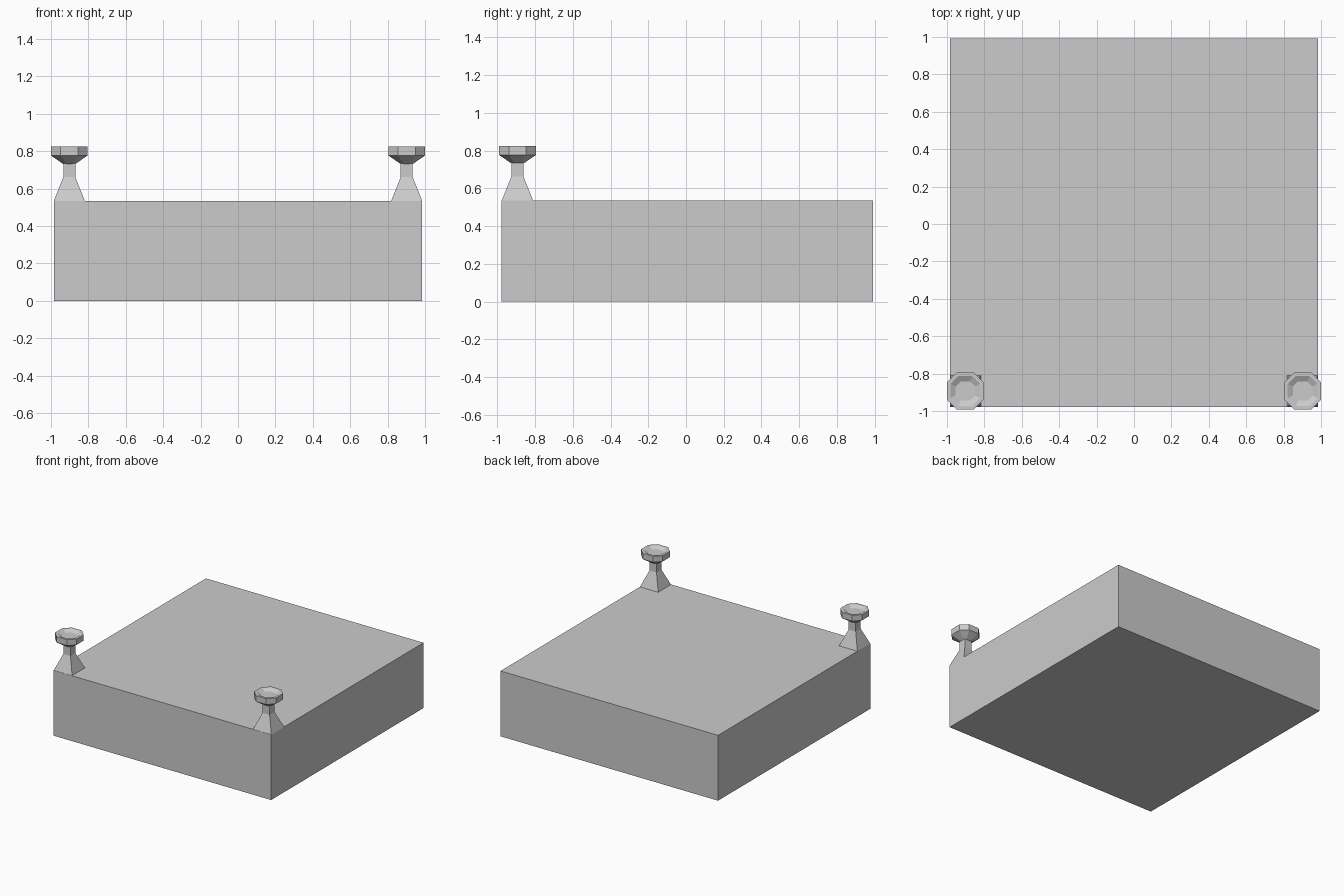
import bpy, bmesh
from math import pi, cos, sin

if "Cube" in bpy.data.objects:
    bpy.data.objects.remove(bpy.data.objects["Cube"])

BOX_HALF, BOX_TOP = 0.985, 0.535
BOX_Y = 0.007                    # the box sits slightly back, as the knobs overhang the front
POST_X, POST_Y = 0.902, -0.893


def make_object(name, bm):
    bmesh.ops.recalc_face_normals(bm, faces=bm.faces)
    mesh = bpy.data.meshes.new(name)
    bm.to_mesh(mesh)
    bm.free()
    obj = bpy.data.objects.new(name, mesh)
    bpy.context.collection.objects.link(obj)
    return obj


def square(half):
    return [(-half, -half), (half, -half), (half, half), (-half, half)]


def octagon(half):
    # flats face the axes, slightly longer than the corner cuts
    c = half * 0.47
    return [(-c, -half), (c, -half), (half, -c), (half, c),
            (c, half), (-c, half), (-half, c), (-half, -c)]


def loft(name, shape, profile, cx, cy):
    """Stack outlines of the given half widths and heights, then cap both ends."""
    bm = bmesh.new()
    rings = [[bm.verts.new((cx + x, cy + y, z)) for x, y in shape(half)]
             for half, z in profile]
    for low, high in zip(rings, rings[1:]):
        n = len(low)
        for i in range(n):
            j = (i + 1) % n
            bm.faces.new((low[i], low[j], high[j], high[i]))
    bm.faces.new(rings[0][::-1])
    bm.faces.new(rings[-1])
    return make_object(name, bm)


# Main block
loft("block", square, [(BOX_HALF, 0), (BOX_HALF, BOX_TOP)], 0, BOX_Y)

# Two front corner posts, each with a flared square foot and a dished octagonal knob
for side, sx in (("left", -1), ("right", 1)):
    loft(side + "_post", square,
         [(0.083, BOX_TOP), (0.032, 0.663), (0.032, 0.735)], sx * POST_X, POST_Y)
    loft(side + "_knob", octagon,
         [(0.034, 0.733), (0.098, 0.777), (0.098, 0.825),
          (0.080, 0.825), (0.052, 0.808)], sx * POST_X, POST_Y)
